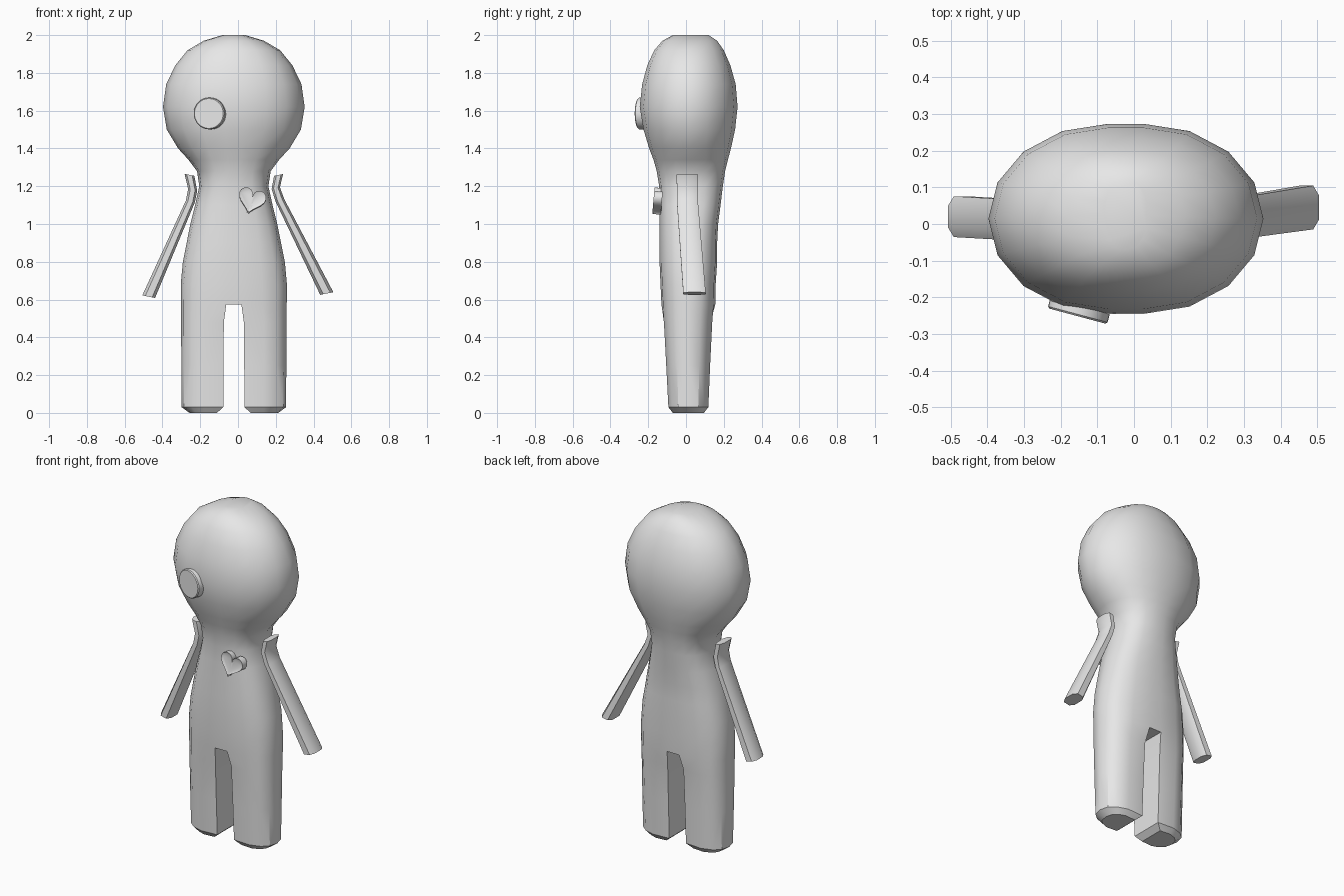
import bpy, bmesh, math
from mathutils import Matrix, Vector

if "Cube" in bpy.data.objects:
    bpy.data.objects.remove(bpy.data.objects["Cube"])

grey = bpy.data.materials.new("plain grey")
grey.diffuse_color = (0.8, 0.8, 0.8, 1)
grey.use_nodes = True
grey.node_tree.nodes["Principled BSDF"].inputs["Base Color"].default_value = grey.diffuse_color


def finish(name, bm, angle=35):
    bmesh.ops.recalc_face_normals(bm, faces=bm.faces[:])
    mesh = bpy.data.meshes.new(name)
    bm.to_mesh(mesh)
    bm.free()
    mesh.materials.append(grey)
    ob = bpy.data.objects.new(name, mesh)
    bpy.context.collection.objects.link(ob)
    bpy.ops.object.select_all(action='DESELECT')
    ob.select_set(True)
    bpy.context.view_layer.objects.active = ob
    bpy.ops.object.shade_smooth_by_angle(angle=math.radians(angle))
    return ob


def bridge(bm, a, b):
    n = len(a)
    for i in range(n):
        j = (i + 1) % n
        bm.faces.new((a[i], a[j], b[j], b[i]))


def spow(v, p):
    return math.copysign(abs(v) ** p, v)


# Body: half rings, mirrored to full rings above the crotch and kept apart for the legs
CX, STEPS = -0.022, 8


def half_ring(bm, side, z, w, y0, y1, p, gap, inner=1.0):
    ring = []
    for i in range(STEPS + 1):
        t = -math.pi / 2 + math.pi * i / STEPS
        end = i in (0, STEPS)
        c = 0 if end else abs(math.cos(t)) ** p
        s = spow(math.sin(t), p) * (inner if end else 1)
        ring.append(bm.verts.new((CX + side * (gap + (w - gap) * c),
                                  (y0 + y1) / 2 + (y1 - y0) / 2 * s, z)))
    return ring


# height, half width, front y, back y, roundness
upper = [(0.575, 0.28, -0.13, 0.155, 0.78), (0.68, 0.281, -0.135, 0.157, 0.8),
         (0.80, 0.27, -0.14, 0.165, 0.82), (0.90, 0.25, -0.14, 0.165, 0.82),
         (1.00, 0.23, -0.14, 0.17, 0.82), (1.10, 0.205, -0.14, 0.183, 0.82),
         (1.20, 0.183, -0.142, 0.195, 0.84), (1.28, 0.195, -0.155, 0.207, 0.88),
         (1.34, 0.24, -0.172, 0.222, 0.94), (1.40, 0.295, -0.195, 0.238, 1),
         (1.50, 0.355, -0.225, 0.26, 1), (1.62, 0.375, -0.245, 0.273, 1),
         (1.74, 0.358, -0.232, 0.263, 1), (1.84, 0.31, -0.205, 0.235, 1),
         (1.92, 0.245, -0.168, 0.2, 1), (1.97, 0.16, -0.125, 0.165, 1),
         (2.00, 0.06, -0.07, 0.12, 1)]
# height, half width, front y, back y, inner half gap
legs = [(0.48, 0.279, -0.125, 0.147, 0.053), (0.25, 0.278, -0.112, 0.135, 0.055),
        (0.03, 0.276, -0.1, 0.125, 0.056), (0.0, 0.235, -0.075, 0.1, 0.09)]

bm = bmesh.new()
prev = crotch = None
for k, (z, w, y0, y1, p) in enumerate(upper):
    gap = 0.04 if k == 0 else 0.13 * w
    right = half_ring(bm, 1, z, w, y0, y1, p, gap)
    left = half_ring(bm, -1, z, w, y0, y1, p, gap)
    ring = right + left[::-1]
    if prev:
        bridge(bm, prev, ring)
    else:
        crotch = (right, left)
        bm.faces.new((right[0], right[-1], left[-1], left[0]))
    prev = ring
bm.faces.new(prev)
for side, last in zip((1, -1), crotch):
    for z, w, y0, y1, gap in legs:
        ring = half_ring(bm, side, z, w, y0, y1, 0.78, gap, 0.88)
        bridge(bm, last, ring)
        last = ring
    bm.faces.new(last)
finish("body", bm)


# Arms: flat rounded straps, bent at the shoulder
def arm(name, sections):
    bm = bmesh.new()
    prev = None
    for x, y, z, thick, wide in sections:
        ring = []
        for i in range(8):
            t = math.pi * (i + 0.5) / 4
            dx = thick * spow(math.cos(t), 0.7) * 1.05
            dy = wide * spow(math.sin(t), 0.7) * 1.05
            ring.append(bm.verts.new((x + dx, y + dy, z + 0.2 * abs(dx) * spow(dx * x, 0))))
        if prev:
            bridge(bm, prev, ring)
        else:
            bm.faces.new(ring)
        prev = ring
    bm.faces.new(prev)
    finish(name, bm)


arm("right_arm", [(0.215, 0.007, 1.26, 0.024, 0.057), (0.20, 0.007, 1.19, 0.022, 0.056),
                  (0.222, 0.007, 1.125, 0.024, 0.056), (0.47, 0.045, 0.632, 0.035, 0.06)])
arm("left_arm", [(-0.257, 0.007, 1.26, 0.026, 0.057), (-0.24, 0.007, 1.18, 0.024, 0.056),
                 (-0.252, 0.007, 1.12, 0.024, 0.056), (-0.473, 0.02, 0.615, 0.034, 0.056)])

# Eye: a thin round button turned to follow the face
bm = bmesh.new()
bmesh.ops.create_cone(bm, cap_ends=True, segments=32, radius1=0.084, radius2=0.084, depth=0.05)
rim = [e for e in bm.edges if all(v.co.z > 0 for v in e.verts)]
bmesh.ops.bevel(bm, geom=rim, offset=0.005, segments=1, affect='EDGES')
bm.transform(Matrix.Translation((-0.148, -0.227, 1.585)) @ Matrix.Rotation(math.radians(-15), 4, 'Z')
             @ Matrix.Rotation(math.pi / 2, 4, 'X'))
finish("eye_button", bm)

# Heart: a raised patch with a narrow rim, tilted on the chest
bm = bmesh.new()
outline = []
for i in range(28):
    t = 2 * math.pi * i / 28
    outline.append(bm.verts.new((0.0046 * 16 * math.sin(t) ** 3,
                                 0.0047 * (13 * math.cos(t) - 5 * math.cos(2 * t)
                                           - 2 * math.cos(3 * t) - math.cos(4 * t) + 2.5), 0)))
face = bm.faces.new(outline)
bm.normal_update()
if face.normal.z < 0:
    face.normal_flip()
front = bmesh.ops.extrude_face_region(bm, geom=[face])
front_face = [g for g in front["geom"] if isinstance(g, bmesh.types.BMFace)][0]
bmesh.ops.translate(bm, verts=front_face.verts[:], vec=Vector((0, 0, 0.045)))
bm.normal_update()
bmesh.ops.inset_region(bm, faces=[front_face], thickness=0.011, depth=0)
bmesh.ops.translate(bm, verts=front_face.verts[:], vec=Vector((0, 0, -0.006)))
bm.transform(Matrix.Translation((0.07, -0.128, 1.115)) @ Matrix.Rotation(math.radians(85), 4, 'X')
             @ Matrix.Rotation(math.radians(-15), 4, 'Z'))
finish("heart_patch", bm)
